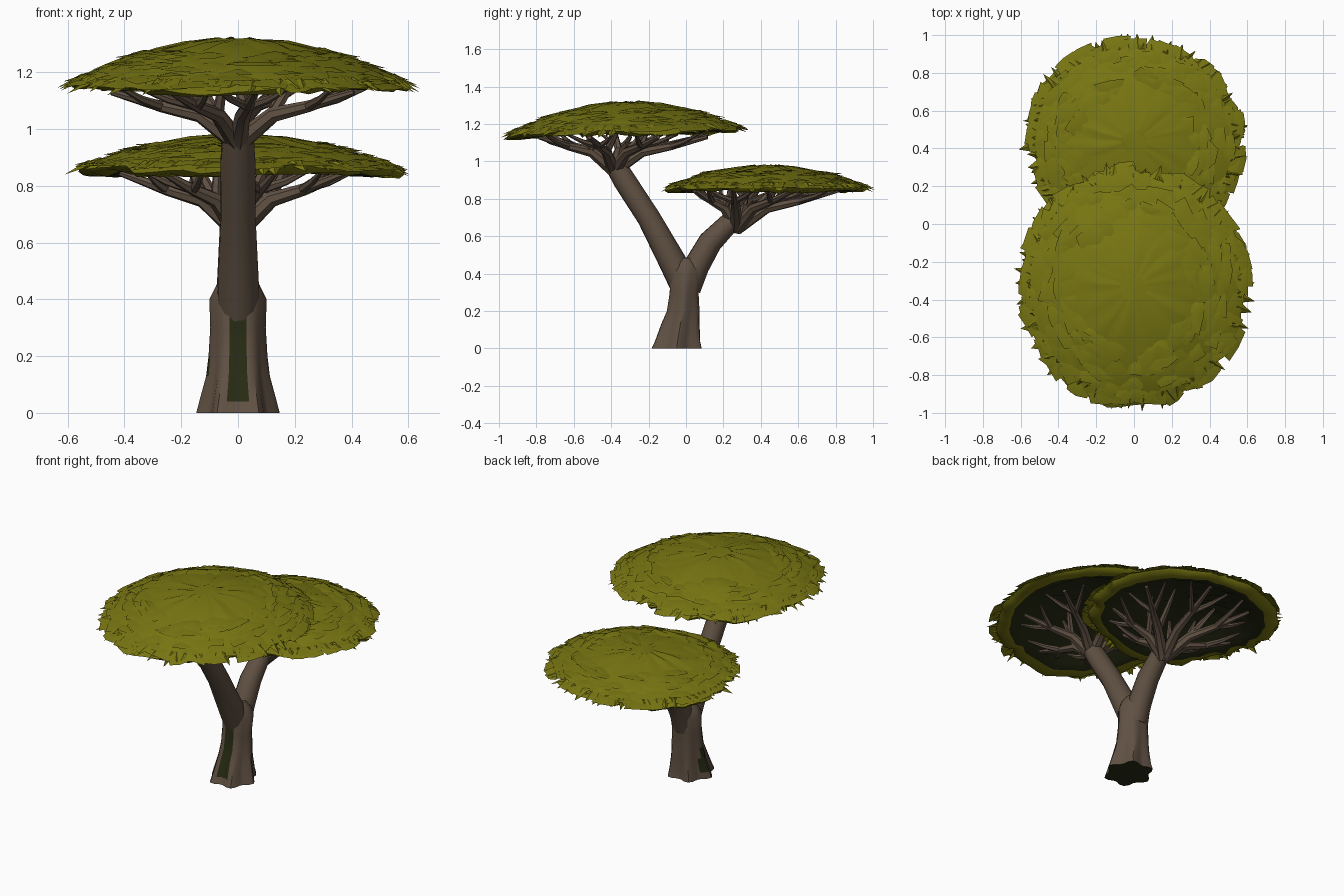
import bpy, bmesh, math, random
from mathutils import Vector

random.seed(7)
cube = bpy.data.objects.get("Cube")
if cube:
    bpy.data.objects.remove(cube, do_unlink=True)


def material(name, rgb):
    m = bpy.data.materials.new(name)
    m.use_nodes = True
    m.diffuse_color = (*rgb, 1)
    m.node_tree.nodes["Principled BSDF"].inputs["Base Color"].default_value = (*rgb, 1)
    return m


LEAF = material("olive_leaf", (0.19, 0.183, 0.006))
BARK = material("brown_bark", (0.115, 0.08, 0.055))
DARK = material("dark_moss", (0.02, 0.023, 0.006))


def finish(name, bm, mats, angle=40):
    mesh = bpy.data.meshes.new(name)
    bm.to_mesh(mesh)
    bm.free()
    ob = bpy.data.objects.new(name, mesh)
    bpy.context.collection.objects.link(ob)
    for m in mats:
        mesh.materials.append(m)
    bpy.ops.object.select_all(action='DESELECT')
    bpy.context.view_layer.objects.active = ob
    ob.select_set(True)
    bpy.ops.object.shade_smooth_by_angle(angle=math.radians(angle))
    return ob


def bridge(bm, low, high, mat=0):
    n = len(low)
    for i in range(n):
        j = (i + 1) % n
        f = bm.faces.new((low[i], low[j], high[j], high[i]))
        f.material_index = mat


def tube(bm, pts, radii, sides=8):
    """Tapered limb along a path."""
    pts = [Vector(p) for p in pts]
    ref = (pts[-1] - pts[0]).orthogonal()
    rings = []
    for k, p in enumerate(pts):
        t = (pts[min(k + 1, len(pts) - 1)] - pts[max(k - 1, 0)]).normalized()
        u = (ref - t * ref.dot(t)).normalized()
        v = t.cross(u)
        rings.append([bm.verts.new(p + radii[k] * (u * math.cos(a) + v * math.sin(a)))
                      for a in (math.tau * i / sides for i in range(sides))])
    for a, b in zip(rings, rings[1:]):
        bridge(bm, a, b)
    bm.faces.new(rings[0][::-1])
    bm.faces.new(rings[-1])


# Trunk with flared, lobed roots: height, y centre, x radius, y radius, lobe depth
bm = bmesh.new()
profile = [(0, -.05, .13, .135, .13), (.04, -.045, .122, .122, .12), (.13, -.03, .103, .105, .09),
           (.2, -.015, .098, .09, .06), (.3, -.01, .094, .08, .04), (.4, 0, .098, .088, .03),
           (.45, 0, .075, .085, .02), (.485, 0, .05, .04, 0)]
rings = []
for z, cy, rx, ry, lobe in profile:
    ring = []
    for i in range(30):
        a = math.tau * i / 30
        k = 1 + lobe * math.cos(6 * a)
        ring.append(bm.verts.new((rx * k * math.cos(a), cy + ry * k * math.sin(a), z)))
    rings.append(ring)
for a, b in zip(rings, rings[1:]):
    bridge(bm, a, b)
bm.faces.new(rings[-1])
base = bm.faces.new(rings[0][::-1])
bmesh.ops.inset_individual(bm, faces=[base], thickness=.07)
base.material_index = 1
# Mossy hollow on the front and a small one on the right
for f in bm.faces:
    c = f.calc_center_median()
    if c.y < -.05 and abs(c.x) < .036 - .05 * max(0, c.z - .2) and .02 < c.z < .36:
        f.material_index = 1
    if c.x < -.08 and abs(c.y + .02) < .02 and .06 < c.z < .18:
        f.material_index = 1
finish("trunk", bm, [BARK, DARK])

# Two main limbs of the fork
for name, pts, radii in (
        ("front_limb", [(0, -.01, .32), (0, -.07, .46), (0, -.2, .7), (0, -.33, .9), (0, -.39, 1)],
         [.07, .075, .063, .062, .055]),
        ("back_limb", [(0, .01, .32), (0, .055, .44), (0, .13, .57), (0, .23, .67), (0, .3, .71)],
         [.07, .07, .065, .056, .04])):
    bm = bmesh.new()
    tube(bm, pts, radii, 12)
    finish(name, bm, [BARK])


def branches(name, hub, crown, size, rim, count):
    """Spreading boughs that each fork into twigs under the crown."""
    bm = bmesh.new()
    hub = Vector(hub)

    def under(a, r, z):
        return Vector((size[0] * r * math.cos(a), crown + size[1] * r * math.sin(a), z))

    for i in range(count):
        a = math.tau * (i + .5) / count + random.uniform(-.12, .12)
        far = under(a, .72, rim + .01)
        knee = hub.lerp(far, .3)
        knee.z = hub.z + (rim - hub.z) * .42
        fork = hub.lerp(far, .6)
        fork.z = hub.z + (rim - hub.z) * .66
        tube(bm, [hub - Vector((0, 0, .05)), knee, fork, far], [.036, .028, .021, .011], 7)
        for side in (-1, 1):
            b = a + side * random.uniform(.25, .42)
            tip = under(b, random.uniform(.62, .8), rim + .025)
            mid = fork.lerp(tip, .5) - Vector((0, 0, .008))
            tube(bm, [fork, mid, tip], [.018, .014, .007], 6)
        inner = under(a + .35, .35, rim + .09)
        tube(bm, [knee, knee.lerp(inner, .5), inner], [.021, .017, .008], 6)
    finish(name, bm, [BARK])


branches("front_branches", (0, -.385, 1.0), -.33, (.62, .64), 1.12, 7)
branches("back_branches", (0, .27, .69), .43, (.58, .55), .835, 7)


def canopy(name, centre, size, rim, height, tilt, patches):
    """Hollow flat dome with a ragged rim, then loose leaf sheets over it."""
    seg = 56
    wobble = [1 + .035 * math.sin(3 * math.tau * i / seg + rim) + random.uniform(-.05, .03)
              for i in range(seg)]

    def at(a, r, lift=0.0):
        y = size[1] * r * math.sin(a)
        z = rim + height * (1 - min(r, 1.1) ** 2) + tilt * y + lift
        return Vector((size[0] * r * math.cos(a), centre + y, z))

    bm = bmesh.new()
    # radius, lift from dome; the first group is the top, the rest the hollow underside
    top = [(.12, 0), (.3, 0), (.48, 0), (.64, 0), (.78, 0), (.9, 0), (.97, -.004)]
    under = [(.94, -.028), (.84, -.055), (.76, -.06), (.6, -.045), (.35, -.035), (.12, -.03)]
    rings = []
    for r, lift in top + under:
        rag = max(0, (r - .5) * 2)
        rings.append([bm.verts.new(at(math.tau * i / seg, r * (1 + rag * (wobble[i] - 1)),
                                      lift + random.uniform(-.006, .006)))
                      for i in range(seg)])
    for k, (a, b) in enumerate(zip(rings, rings[1:])):
        bridge(bm, b, a, 1 if k >= len(top) + 1 else 0)
    bm.faces.new(rings[0])
    bm.faces.new(rings[-1][::-1]).material_index = 1
    finish(name + "_dome", bm, [LEAF, DARK], 60)

    # Leaf sheets: bent ragged fans, tucked in at the back and lifted at the tip
    bm = bmesh.new()
    for i in range(patches):
        a = random.uniform(0, math.tau)
        r = random.uniform(.5, .93) if i % 3 else random.uniform(.84, .95)
        s = random.uniform(.07, .13)
        raise_tip = random.uniform(.004, .022)
        turn = random.uniform(-.5, .5)
        hub = bm.verts.new(at(a, r, .008))
        fan = []
        for k in range(8):
            t = math.tau * k / 8 + turn
            d = s * (random.uniform(.9, 1.25) if k % 2 else random.uniform(.6, .9))
            out = d * math.cos(t)
            fan.append(bm.verts.new(at(a + 1.3 * d * math.sin(t) / r, min(r + out, 1.03),
                                       raise_tip * out / s - .001)))
        for k in range(8):
            bm.faces.new((hub, fan[k], fan[(k + 1) % 8]))
    # Pointed tufts around the rim
    for i in range(70):
        a = math.tau * (i + random.random()) / 70
        w = random.uniform(.05, .09)
        tip = bm.verts.new(at(a + random.uniform(-.05, .05), random.uniform(.97, 1.05),
                              random.uniform(-.012, .02)))
        left, right = (bm.verts.new(at(a + s * w, .88, -.01)) for s in (1, -1))
        mid = bm.verts.new(at(a, .9, .012))
        bm.faces.new((mid, tip, left))
        bm.faces.new((mid, right, tip))
    finish(name + "_leaves", bm, [LEAF], 50)


canopy("front_canopy", -.33, (.615, .645), 1.15, .17, .03, 230)
canopy("back_canopy", .435, (.585, .55), .855, .125, 0, 200)
